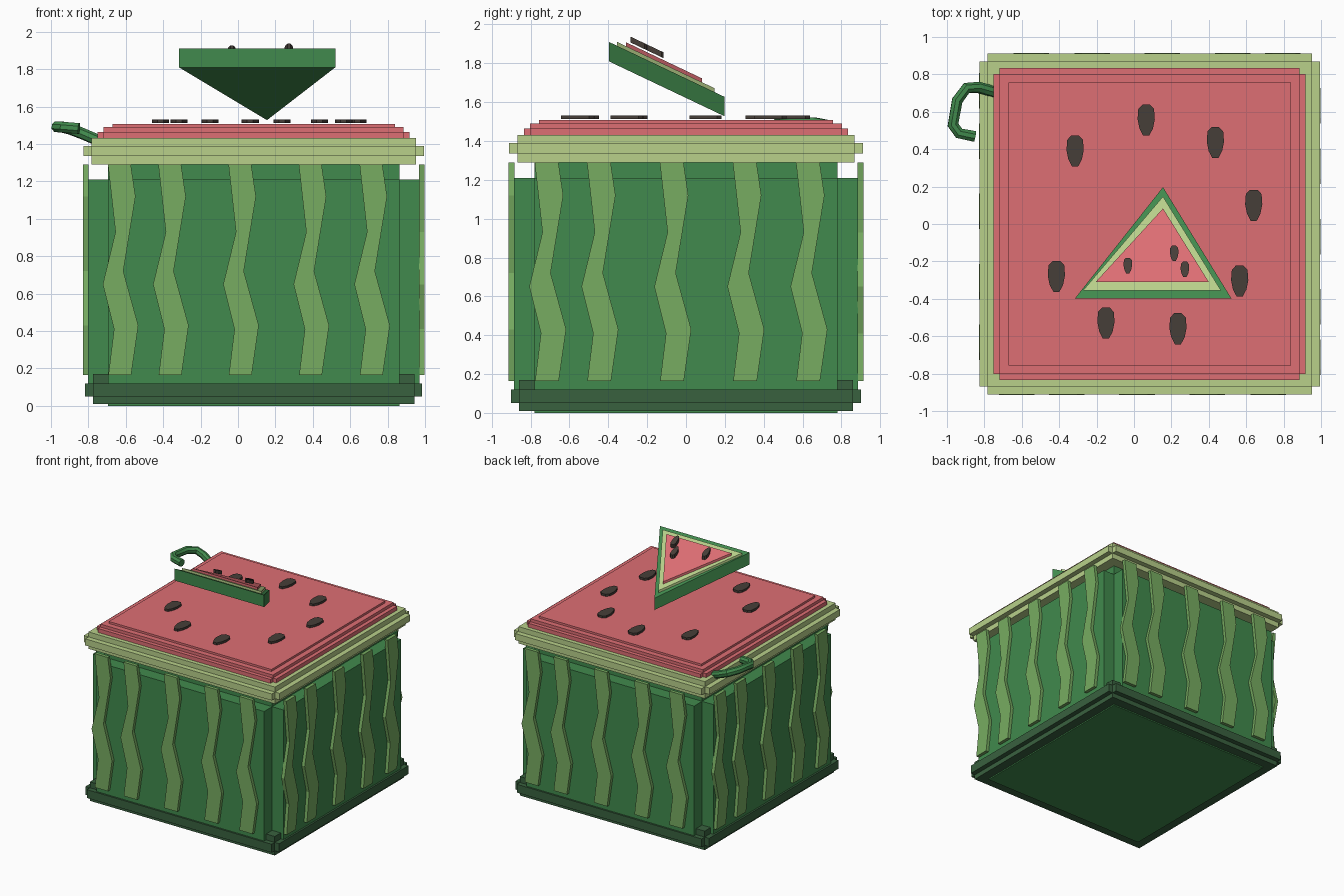
import bpy, bmesh, math
from mathutils import Matrix, Vector

if "Cube" in bpy.data.objects:
    bpy.data.objects.remove(bpy.data.objects["Cube"])

CX = 0.084  # the box sits slightly right of centre because of the stem


def material(name, rgb):
    m = bpy.data.materials.new(name)
    lin = [(c / 255 / 12.92) if c < 11 else ((c / 255 + 0.055) / 1.055) ** 2.4 for c in rgb]
    m.diffuse_color = (*lin, 1)
    m.use_nodes = True
    m.node_tree.nodes["Principled BSDF"].inputs["Base Color"].default_value = m.diffuse_color
    return m


RIND = material("rind green", (65, 138, 77))
STRIPE = material("stripe green", (119, 172, 97))
PALE = material("pale rind", (184, 208, 138))
DARK = material("dark green", (57, 97, 63))
PINK = material("flesh pink", (222, 110, 116))
SEED = material("seed brown", (70, 62, 56))


def finish(name, bm, mat):
    bmesh.ops.recalc_face_normals(bm, faces=bm.faces[:])
    me = bpy.data.meshes.new(name)
    bm.to_mesh(me)
    bm.free()
    me.materials.append(mat)
    ob = bpy.data.objects.new(name, me)
    bpy.context.collection.objects.link(ob)
    return ob


def add_box(bm, hx, hy, z0, z1):
    m = Matrix.Translation((CX, 0, (z0 + z1) / 2)) @ Matrix.Diagonal((2 * hx, 2 * hy, z1 - z0, 1))
    bmesh.ops.create_cube(bm, size=1, matrix=m)


def notched_box(name, mat, inner, outer, z_in, z_out):
    """Box with square notches along all its edges: three crossing boxes."""
    bm = bmesh.new()
    add_box(bm, inner, inner, *z_in)
    add_box(bm, outer, inner, *z_out)
    add_box(bm, inner, outer, *z_out)
    return bm, mat, name


def prism(bm, pts, thickness, place):
    """Extrude a flat outline; place maps (u, v, depth) to a 3D point."""
    lo = [bm.verts.new(place(u, v, 0)) for u, v in pts]
    hi = [bm.verts.new(place(u, v, thickness)) for u, v in pts]
    bm.faces.new(lo[::-1])
    bm.faces.new(hi)
    for i in range(len(pts)):
        j = (i + 1) % len(pts)
        bm.faces.new((lo[i], lo[j], hi[j], hi[i]))


# Box body, base and lid
for bm, mat, name in (
    notched_box("body", RIND, 0.78, 0.886, (0.0, 1.29), (0.08, 1.21)),
    notched_box("base", DARK, 0.86, 0.901, (0.01, 0.17), (0.05, 0.12)),
    notched_box("lid_rim", PALE, 0.868, 0.911, (1.29, 1.432), (1.335, 1.39)),
    notched_box("lid_flesh", PINK, 0.802, 0.834, (1.40, 1.49), (1.41, 1.465)),
):
    finish(name, bm, mat)
bm = bmesh.new()
add_box(bm, 0.756, 0.756, 1.48, 1.507)
finish("lid_flesh_top", bm, PINK)

# Zigzag stripes, the same five on each side
ZIGZAG = [(-0.06, 0.165), (-0.03, 0.41), (-0.09, 0.65), (-0.022, 0.93), (-0.062, 1.29),
          (0.06, 1.29), (0.085, 1.12), (0.02, 0.72), (0.1, 0.43), (0.062, 0.165)]
for side, label in enumerate(("front", "right", "back", "left")):
    turn = Matrix.Translation((CX, 0, 0)) @ Matrix.Rotation(side * math.pi / 2, 4, "Z")
    bm = bmesh.new()
    for c in (-0.717, -0.448, -0.073, 0.303, 0.628):
        prism(bm, ZIGZAG, 0.029, lambda u, v, d: turn @ Vector((c + u, -0.884 - d, v)))
    finish(label + "_stripes", bm, STRIPE)

# Seeds in a ring on the lid
half = [(0.02, 0.083), (0.042, 0.06), (0.046, 0.005), (0.036, -0.045), (0.016, -0.083)]
EGG = half + [(-x, y) for x, y in reversed(half)]
bm = bmesh.new()
for x, y in ((-0.315, 0.39), (0.065, 0.555), (0.435, 0.435), (0.64, 0.1),
             (0.565, -0.305), (0.235, -0.56), (-0.15, -0.53), (-0.415, -0.28)):
    prism(bm, EGG, 0.018, lambda u, v, d: Vector((x + u, y + v, 1.512 + d)))
finish("lid_seeds", bm, SEED)


# Floating slice: layers sheared down towards the back
def slope(base):
    return lambda u, v, d: Vector((u, v, 1.91 - 0.475 * (v + 0.397) + base + d))


for name, mat, tri, base, thick in (
    ("slice_rind", RIND, [(-0.315, -0.397), (0.52, -0.397), (0.155, 0.197)], -0.1, 0.1),
    ("slice_pale_layer", PALE, [(-0.272, -0.355), (0.465, -0.355), (0.155, 0.147)], -0.01, 0.03),
    ("slice_flesh", PINK, [(-0.205, -0.31), (0.4, -0.31), (0.155, 0.083)], 0.01, 0.03),
):
    bm = bmesh.new()
    prism(bm, tri, thick, slope(base))
    finish(name, bm, mat)
bm = bmesh.new()
for x, y in ((-0.033, -0.223), (0.215, -0.157), (0.272, -0.243)):
    prism(bm, [(x + u * 0.5, y + v * 0.5) for u, v in EGG], 0.03, slope(0.05))
finish("slice_seeds", bm, SEED)

# Curled stem: a round tube along a bent path
path = [(-0.70, 0.68, 1.40), (-0.76, 0.71, 1.425), (-0.83, 0.73, 1.455), (-0.895, 0.727, 1.48),
        (-0.945, 0.66, 1.492), (-0.968, 0.53, 1.492), (-0.935, 0.485, 1.49), (-0.85, 0.468, 1.483)]
cu = bpy.data.curves.new("stem", "CURVE")
cu.dimensions = "3D"
cu.bevel_depth = 0.031
cu.bevel_resolution = 2
cu.use_fill_caps = True
sp = cu.splines.new("POLY")
sp.points.add(len(path) - 1)
for p, co in zip(sp.points, path):
    p.co = (*co, 1)
cu.materials.append(RIND)
stem = bpy.data.objects.new("stem", cu)
bpy.context.collection.objects.link(stem)
bpy.context.view_layer.objects.active = stem
stem.select_set(True)
bpy.ops.object.convert(target="MESH")
bpy.ops.object.shade_smooth_by_angle(angle=math.radians(40))
